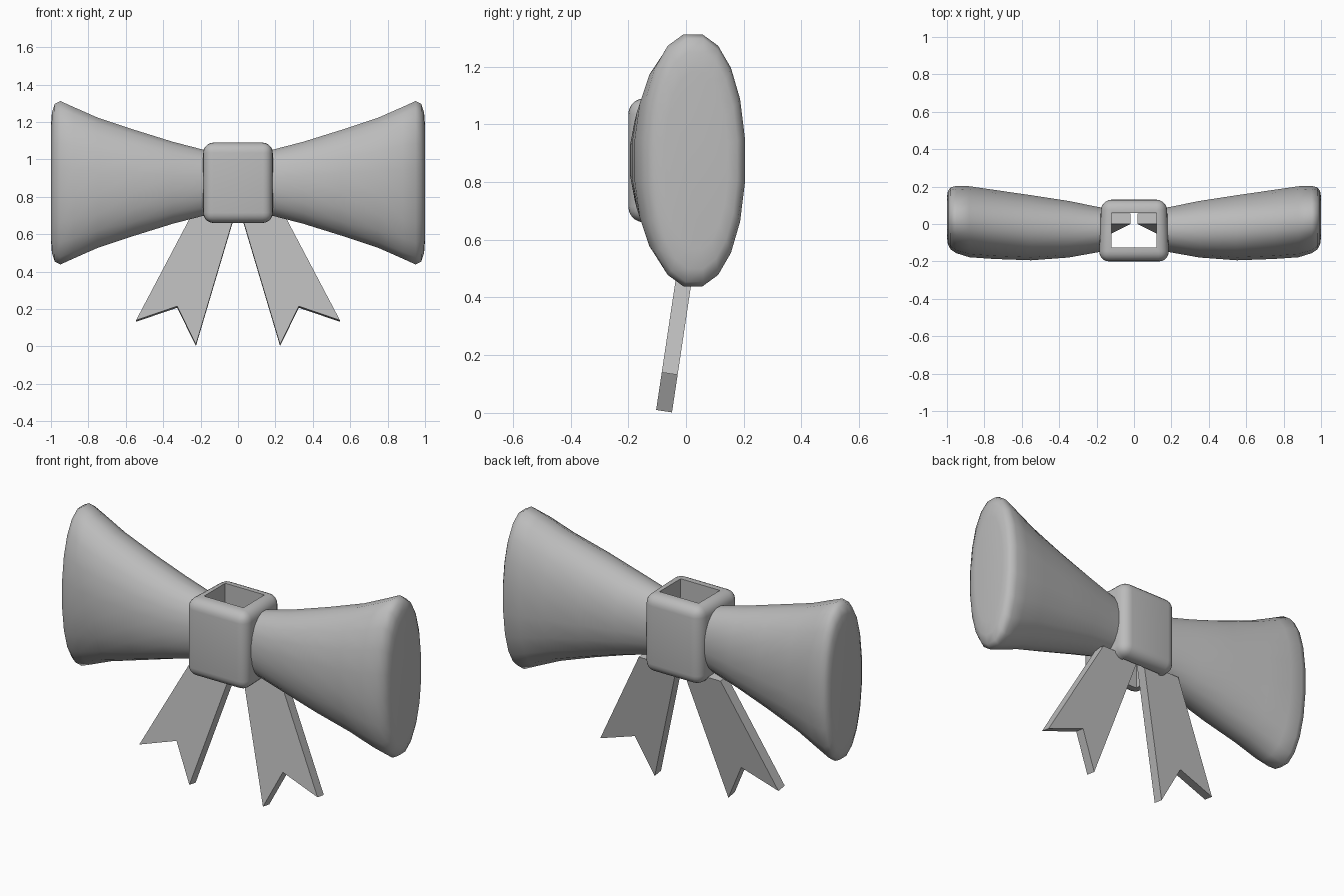
import bpy, bmesh
from math import sin, cos, pi, radians
from mathutils import Vector

old = bpy.data.objects.get("Cube")
if old:
    bpy.data.objects.remove(old)

MID_Z = 0.875
GREY = (0.5, 0.5, 0.5, 1)
grey = bpy.data.materials.new("grey fabric")
grey.use_nodes = True
grey.diffuse_color = GREY
grey.node_tree.nodes["Principled BSDF"].inputs["Base Color"].default_value = GREY


def make_object(name, bm):
    bmesh.ops.recalc_face_normals(bm, faces=bm.faces)
    mesh = bpy.data.meshes.new(name)
    bm.to_mesh(mesh)
    bm.free()
    mesh.materials.append(grey)
    obj = bpy.data.objects.new(name, mesh)
    bpy.context.collection.objects.link(obj)
    return obj


def smooth(obj, angle):
    bpy.ops.object.select_all(action="DESELECT")
    obj.select_set(True)
    bpy.context.view_layer.objects.active = obj
    bpy.ops.object.shade_smooth_by_angle(angle=radians(angle))


def box(bm, low, high):
    low, high = Vector(low), Vector(high)
    for v in bmesh.ops.create_cube(bm, size=1)["verts"]:
        v.co = (low + high) / 2 + v.co * (high - low)


# Flaring loop: oval sections (x, centre y, half depth, half height)
SECTIONS = [(0.14, -0.03, 0.115, 0.17), (0.19, -0.03, 0.122, 0.18),
            (0.35, -0.028, 0.153, 0.222), (0.55, -0.02, 0.176, 0.285),
            (0.75, -0.002, 0.187, 0.352), (0.88, 0.012, 0.192, 0.41),
            (0.95, 0.024, 0.182, 0.442), (0.98, 0.03, 0.168, 0.426),
            (0.995, 0.034, 0.145, 0.38), (1.0, 0.036, 0.11, 0.31)]
SIDES = 20


def power(value, exponent):
    return abs(value) ** exponent * (1 if value > 0 else -1)


def loop(name, side):
    bm = bmesh.new()
    rings = []
    for x, yc, ry, rz in SECTIONS:
        angles = [2 * pi * (i + 0.5) / SIDES for i in range(SIDES)]
        rings.append([bm.verts.new((side * x, yc + ry * power(cos(a), 0.93),
                                    MID_Z + rz * power(sin(a), 0.93))) for a in angles])
    for a, b in zip(rings, rings[1:]):
        for i in range(SIDES):
            j = (i + 1) % SIDES
            bm.faces.new((a[i], a[j], b[j], b[i]))
    bm.faces.new(rings[0])
    bm.faces.new(rings[-1])
    smooth(make_object(name, bm), 50)


# Ribbon tail: notched outline pushed back, leaning forward at the bottom
OUTLINE = [(0.02, 0.70), (0.225, 0.01), (0.325, 0.215), (0.545, 0.14), (0.25, 0.70)]
LEAN = 0.15


def tail(name, side):
    bm = bmesh.new()
    front = [bm.verts.new((side * x, LEAN * (z - 0.70), z)) for x, z in OUTLINE]
    face = bm.faces.new(front)
    back = bmesh.ops.extrude_face_region(bm, geom=[face])["geom"]
    moved = [g for g in back if isinstance(g, bmesh.types.BMVert)]
    bmesh.ops.translate(bm, verts=moved, vec=(0, 0.055, -0.055 * LEAN))
    make_object(name, bm)


for label, side in (("left", 1), ("right", -1)):
    loop(label + "_loop", side)
    tail(label + "_tail", side)

# Knot: rounded block, narrower at the back, open from top to bottom
bm = bmesh.new()
box(bm, (-0.188, -0.2, 0.66), (0.188, 0.13, 1.09))
for v in bm.verts:
    if v.co.y > 0:
        v.co.x *= 0.93
bmesh.ops.bevel(bm, geom=bm.edges[:], offset=0.055, segments=5, profile=0.5, affect="EDGES")
knot = make_object("knot", bm)

bm = bmesh.new()
box(bm, (-0.12, -0.125, 0.5), (0.12, 0.06, 1.3))
cutter = make_object("knot_cutter", bm)
cutter.hide_render = True
cut = knot.modifiers.new("hole", "BOOLEAN")
cut.operation = "DIFFERENCE"
cut.solver = "EXACT"
cut.object = cutter
bpy.context.view_layer.objects.active = knot
bpy.ops.object.modifier_apply(modifier=cut.name)
bpy.data.objects.remove(cutter)
smooth(knot, 40)
